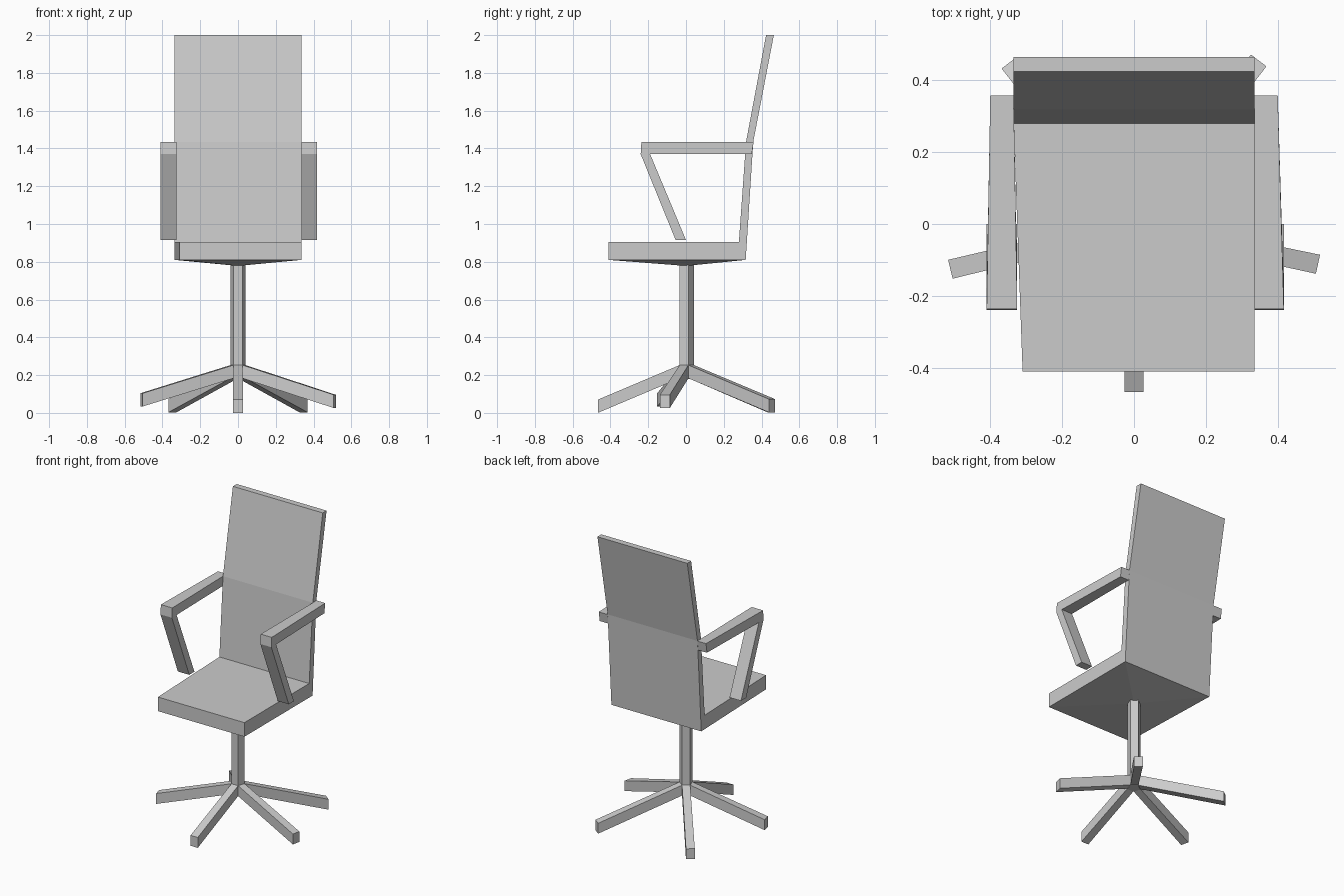
import bpy, bmesh, math
from mathutils import Vector

if "Cube" in bpy.data.objects:
    bpy.data.objects.remove(bpy.data.objects["Cube"])


def loft(name, rings, cap_start=True, peak=None):
    """Skin a list of equal-length point rings; peak pulls out the lowest face's middle."""
    bm = bmesh.new()
    vs = [[bm.verts.new(p) for p in ring] for ring in rings]
    n = len(rings[0])
    for a, b in zip(vs, vs[1:]):
        for i in range(n):
            j = (i + 1) % n
            bm.faces.new((a[i], a[j], b[j], b[i]))
    if cap_start:
        bm.faces.new(vs[0])
    bm.faces.new(vs[-1])
    bmesh.ops.remove_doubles(bm, verts=bm.verts, dist=0.0005)
    bmesh.ops.recalc_face_normals(bm, faces=bm.faces)
    if peak:
        low = min(bm.faces, key=lambda f: f.calc_center_median().z)
        bmesh.ops.poke(bm, faces=[low])["verts"][0].co = peak
    mesh = bpy.data.meshes.new(name)
    bm.to_mesh(mesh)
    bm.free()
    obj = bpy.data.objects.new(name, mesh)
    bpy.context.collection.objects.link(obj)
    return obj


def section(x0, x1, a, b):
    """Four-point ring spanning x0..x1 between the side-view points a and b."""
    return [(x0, *a), (x1, *a), (x1, *b), (x0, *b)]


# Seat and backrest: one bent slab with a shallow pyramid underside
W = 0.335
loft("seat_and_backrest", [
    section(-0.31, W, (-0.41, 0.905), (-0.41, 0.81)),
    section(-W, W, (0.28, 0.905), (0.316, 0.81)),
    section(-W, W, (0.318, 1.435), (0.356, 1.435)),
    section(-W, W, (0.424, 2.0), (0.465, 2.0)),
], peak=(0, 0, 0.778))

# Armrests: horizontal bar folding into a slanted strut
for side, back, front in (("left", (-0.40, -0.335), (-0.41, -0.325)),
                          ("right", (0.335, 0.40), (0.335, 0.417))):
    loft(side + "_armrest", [
        section(*back, (0.358, 1.435), (0.348, 1.37)),
        section(*front, (-0.236, 1.435), (-0.19, 1.37)),
        section(*front, (-0.24, 1.37), (-0.19, 1.37)),
        section(*front, (-0.055, 0.915), (0.0, 0.915)),
    ])

# Five-sided column
R = 0.042
loft("column", [[(R * math.cos(a), R * math.sin(a), z)
                 for a in (math.radians(90 + 72 * i) for i in range(5))]
                for z in (0.18, 0.80)])

# Star base: one leg per column face, each ending at its own foot point
feet = [(0, -0.467, 0), (0.512, -0.112, 0.026), (0.347, 0.455, 0.003),
        (-0.347, 0.449, 0.003), (-0.511, -0.126, 0.034)]


def leg_ring(centre, angle, half):
    t = Vector((-math.sin(angle), math.cos(angle), 0)) * half
    up = Vector((0, 0, 0.07))
    return [centre - t, centre + t, centre + t + up, centre - t + up]


for i, foot in enumerate(feet):
    a = math.radians(-90 + 72 * i)
    apothem = R * math.cos(math.pi / 5)
    root = Vector((apothem * math.cos(a), apothem * math.sin(a), 0.183))
    loft(f"base_leg_{i + 1}", [
        leg_ring(root, a, R * math.sin(math.pi / 5)),
        leg_ring(Vector(foot), math.atan2(foot[1], foot[0]), 0.027),
    ], cap_start=False)
